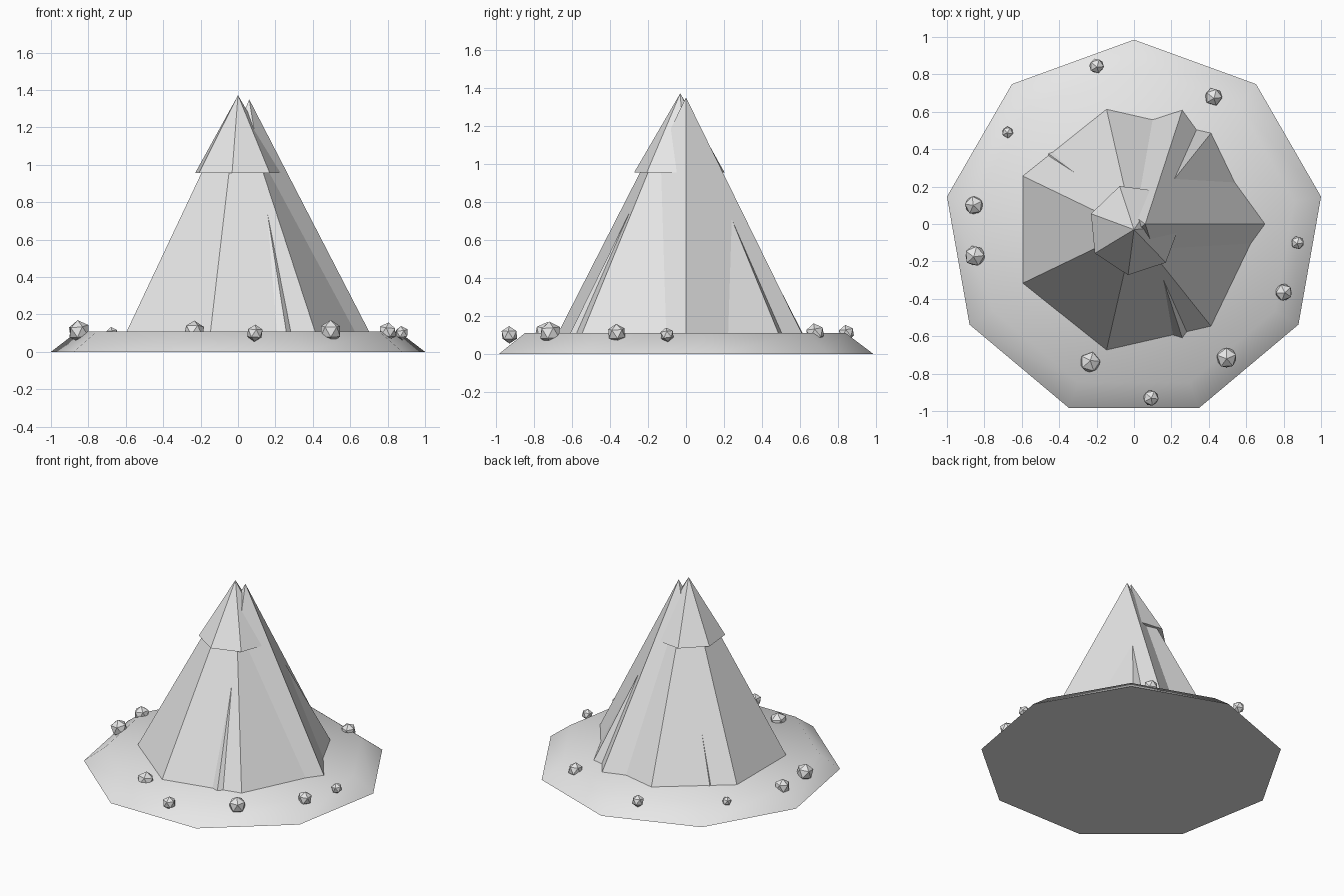
import bpy, bmesh, math, random

if "Cube" in bpy.data.objects:
    bpy.data.objects.remove(bpy.data.objects["Cube"])

random.seed(4)

grey = bpy.data.materials.new("light grey")
grey.diffuse_color = (0.8, 0.8, 0.8, 1)
grey.use_nodes = True
grey.node_tree.nodes["Principled BSDF"].inputs["Base Color"].default_value = grey.diffuse_color


def finish(name, bm):
    mesh = bpy.data.meshes.new(name)
    bmesh.ops.recalc_face_normals(bm, faces=bm.faces)
    bm.to_mesh(mesh)
    bm.free()
    mesh.materials.append(grey)
    obj = bpy.data.objects.new(name, mesh)
    bpy.context.collection.objects.link(obj)
    return obj


def cone(name, sides, center, z0, z1, r0, r1=0.0, turn=0.0):
    """Faceted cone or frustum; its first corner lies at angle turn from +x."""
    bm = bmesh.new()

    def ring(r, z):
        angles = [math.radians(turn) + math.tau * i / sides for i in range(sides)]
        return [bm.verts.new((center[0] + r * math.cos(a),
                              center[1] + r * math.sin(a), z)) for a in angles]

    low = ring(r0, z0)
    bm.faces.new(low)
    if r1:
        high = ring(r1, z1)
        bm.faces.new(high)
    else:
        tip = bm.verts.new((center[0], center[1], z1))
    for i in range(sides):
        j = (i + 1) % sides
        bm.faces.new((low[i], low[j], high[j], high[i]) if r1 else (low[i], low[j], tip))
    return finish(name, bm)


# Nine-sided mound, softly shaded over its rim
mound = cone("ground_mound", 9, (0, -0.03), 0, 0.11, 1.0154, 0.87, turn=90)
bpy.context.view_layer.objects.active = mound
mound.select_set(True)
bpy.ops.object.shade_smooth_by_angle(angle=math.radians(45))
mound.select_set(False)

# Two interpenetrating tent cones and the overhanging cap
cone("main_tent", 7, (0, -0.03), 0.11, 1.37, 0.66)
cone("inner_tent", 5, (0.06, 0), 0.11, 1.35, 0.64)
cone("tent_cap", 7, (0, -0.03), 0.955, 1.372, 0.245, turn=5.4)

# Ring of stones: x, y, z, radius
stones = [
    (-0.20, 0.845, 0.11, 0.043), (0.425, 0.68, 0.11, 0.051),
    (-0.675, 0.49, 0.10, 0.033), (-0.855, 0.10, 0.11, 0.054),
    (-0.85, -0.17, 0.11, 0.06), (0.875, -0.10, 0.10, 0.038),
    (0.80, -0.365, 0.108, 0.05), (0.495, -0.715, 0.11, 0.06),
    (-0.235, -0.74, 0.108, 0.06), (0.09, -0.93, 0.10, 0.046),
]
for n, (x, y, z, r) in enumerate(stones, 1):
    bm = bmesh.new()
    bmesh.ops.create_icosphere(bm, subdivisions=1, radius=r)
    stone = finish(f"stone_{n}", bm)
    stone.location = (x, y, z)
    stone.rotation_euler = (random.uniform(-0.15, 0.15), random.uniform(-0.15, 0.15),
                            random.uniform(0, math.tau))
